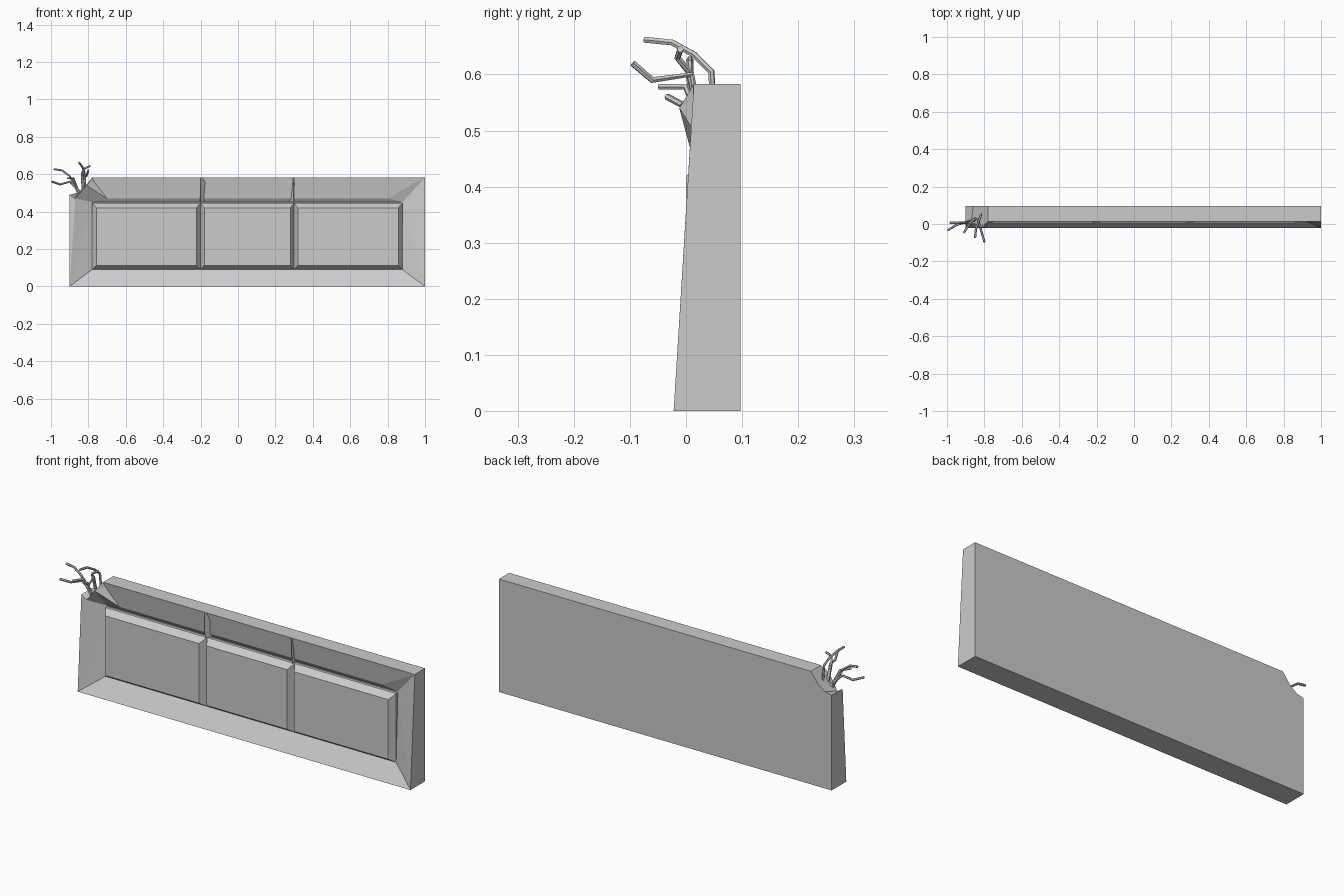
import bpy, bmesh


def make_mesh(name, verts, faces):
    me = bpy.data.meshes.new(name)
    me.from_pydata(verts, [], faces)
    bm = bmesh.new()
    bm.from_mesh(me)
    bmesh.ops.recalc_face_normals(bm, faces=bm.faces)
    bm.to_mesh(me)
    bm.free()
    ob = bpy.data.objects.new(name, me)
    bpy.context.collection.objects.link(ob)
    return ob


def front(z):
    # leaning front surface of the slab
    return -0.022 + 0.0615 * z


# Slab: outer front outline with a broken upper corner, recess points, back outline
BACK = 0.097
P = {
    'A': (-0.9, front(0), 0), 'B': (1, front(0), 0), 'C': (1, 0.014, 0.583),
    'D': (-0.78, 0.014, 0.583), 'E': (-0.81, -0.012, 0.54),
    'F': (-0.87, front(0.47), 0.47), 'G': (-0.9, front(0.49), 0.49),
    'a': (-0.78, 0.033, 0.09), 'b': (0.88, 0.033, 0.09),
    'c': (0.88, 0.047, 0.45), 'd': (-0.78, 0.047, 0.45),
    'p': (0.96, 0.018, 0.56), 'q': (-0.77, 0.018, 0.56),
    'r': (0.8, 0.033, 0.47), 's': (-0.7, 0.033, 0.47),
    '1': (-0.9, BACK, 0), '2': (1, BACK, 0), '3': (1, BACK, 0.583),
    '4': (-0.78, BACK, 0.583), '5': (-0.82, BACK, 0.53),
    '6': (-0.86, BACK, 0.5), '7': (-0.9, BACK, 0.49),
}
keys = list(P)
FACES = ("ABba Bbc BcC Ccr Crp CDqp pqsr rsdc abcd "    # frame and recess
         "Aad AdF AFG FdE Eds Esq EqD "                 # damaged side
         "AB21 BC32 CD43 DE54 EF65 FG76 GA17 1234567")  # edges and back
make_mesh("wall_slab", [P[k] for k in keys],
          [[keys.index(k) for k in f] for f in FACES.split()])

# Raised panels: tapered blocks inside the recess
for i, (x0, x1, f0, f1) in enumerate([(-0.78, -0.2, -0.757, -0.223),
                                      (-0.2, 0.3, -0.18, 0.28),
                                      (0.3, 0.88, 0.32, 0.857)]):
    base = [(x0, 0.05, 0.09), (x1, 0.05, 0.09), (x1, 0.05, 0.445), (x0, 0.05, 0.445)]
    rim = [(x, 0.033, z) for x, y, z in base]
    face = [(f0, 0.001, 0.112), (f1, 0.001, 0.112), (f1, 0.001, 0.42), (f0, 0.001, 0.42)]
    faces = [(0, 1, 2, 3), (8, 9, 10, 11)]
    for r in (0, 4):
        faces += [(r + k, r + (k + 1) % 4, r + 4 + (k + 1) % 4, r + 4 + k) for k in range(4)]
    make_mesh(f"raised_panel_{i + 1}", base + rim + face, faces)

# Triangular ribs across the upper band
for i, (x0, apex, x1) in enumerate([(-0.205, -0.2, -0.168), (0.265, 0.297, 0.302)]):
    v = [(x0, 0.06, 0.45), (x1, 0.06, 0.45), (x1, 0.02, 0.582), (x0, 0.02, 0.582),
         (apex, 0.015, 0.45), (apex, 0.012, 0.582)]
    make_mesh(f"upper_rib_{i + 1}", v,
              [(0, 1, 2, 3), (0, 4, 5, 3), (4, 1, 2, 5), (0, 1, 4), (3, 5, 2)])

# Bent reinforcement rods sticking out of the broken corner
RODS = [
    [(-.85, -.075, .662), (-.845, -.025, .657), (-.83, .015, .635), (-.82, .045, .605), (-.815, .052, .5)],
    [(-.8, -.095, .62), (-.81, -.06, .59), (-.83, .01, .6), (-.825, .03, .5)],
    [(-.985, .007, .627), (-.94, .007, .62), (-.9, .007, .59), (-.85, .02, .49)],
    [(-.995, -.033, .56), (-.95, -.005, .545), (-.9, .01, .56), (-.84, .03, .5)],
    [(-.79, -.01, .645), (-.82, -.015, .63), (-.835, .005, .605), (-.83, .03, .5)],
    [(-.91, -.047, .578), (-.88, 0, .578), (-.85, .03, .5)],
]
for i, pts in enumerate(RODS):
    cu = bpy.data.curves.new(f"bent_rod_{i + 1}", 'CURVE')
    cu.dimensions = '3D'
    cu.bevel_depth = 0.006
    cu.bevel_resolution = 1
    cu.use_fill_caps = True
    sp = cu.splines.new('POLY')
    sp.points.add(len(pts) - 1)
    for p, co in zip(sp.points, pts):
        p.co = (*co, 1)
    sp.use_smooth = False
    bpy.context.collection.objects.link(bpy.data.objects.new(f"bent_rod_{i + 1}", cu))
